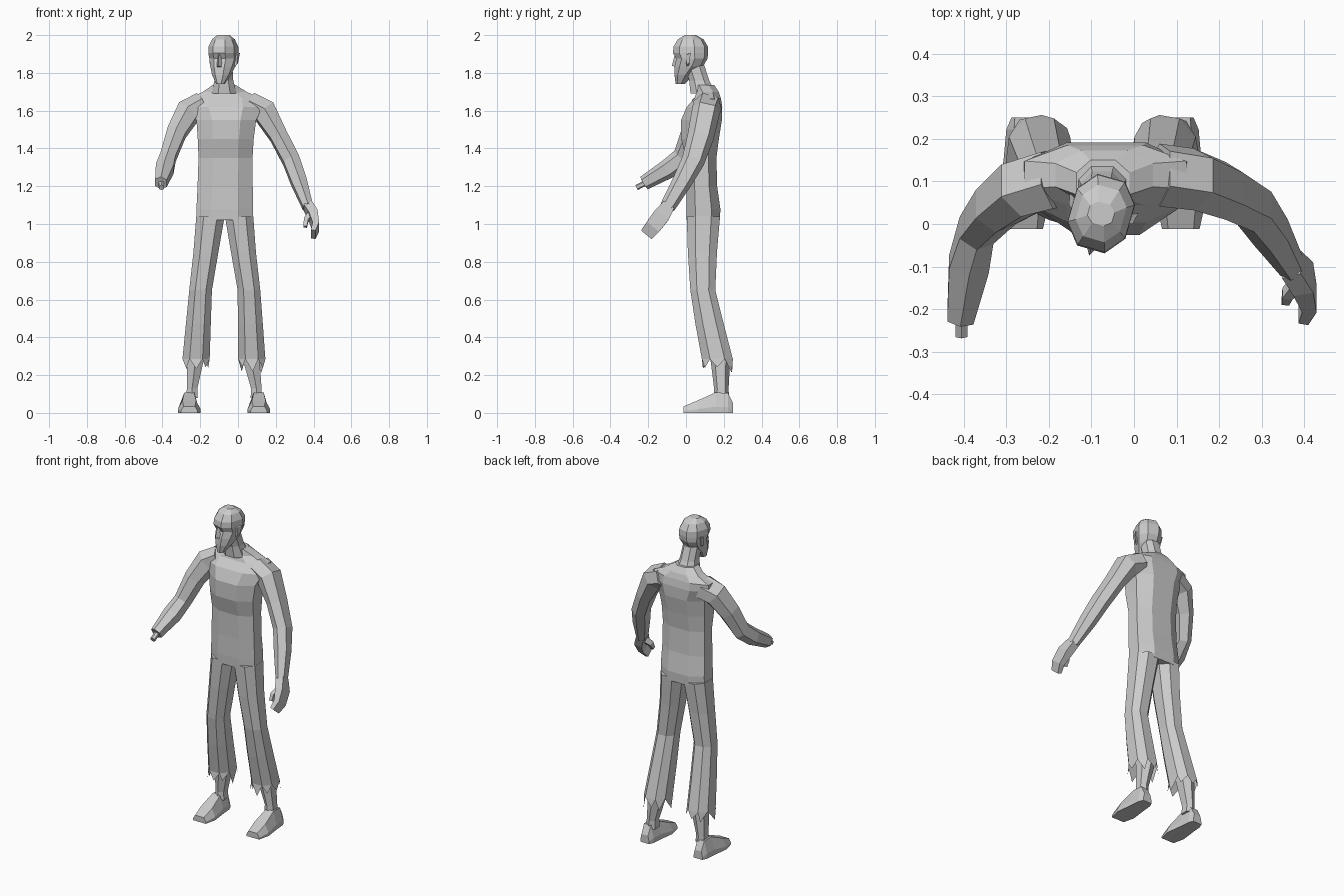
import bpy, bmesh, math, random
from mathutils import Vector, Matrix

random.seed(4)
X, Z = Vector((1, 0, 0)), Vector((0, 0, 1))


def make_object(name, bm):
    bmesh.ops.recalc_face_normals(bm, faces=bm.faces)
    mesh = bpy.data.meshes.new(name)
    bm.to_mesh(mesh)
    bm.free()
    obj = bpy.data.objects.new(name, mesh)
    bpy.context.collection.objects.link(obj)
    return obj


def skin(rings, cap_start=True, cap_end=True):
    """Bridge equal-length point rings into a flat-faced tube."""
    bm = bmesh.new()
    vs = [[bm.verts.new(p) for p in r] for r in rings]
    n = len(vs[0])
    for a, b in zip(vs, vs[1:]):
        for k in range(n):
            j = (k + 1) % n
            bm.faces.new((a[k], a[j], b[j], b[k]))
    if cap_start:
        bm.faces.new(vs[0])
    if cap_end:
        bm.faces.new(vs[-1])
    return bm, vs


def sections(path, n, level=False, power=0.85):
    """Rings for a path of (x, y, z, half width across x, half depth)."""
    pts = [Vector(p[:3]) for p in path]
    peak = max(abs(math.cos((k + .5) * math.tau / n)) for k in range(n)) ** power
    rings = []
    for i, p in enumerate(path):
        t = Z if level else (pts[min(i + 1, len(pts) - 1)] - pts[max(i - 1, 0)]).normalized()
        v = (X - t * X.dot(t)).normalized()
        u = t.cross(v)
        ring = []
        for k in range(n):
            a = (k + .5) * math.tau / n
            c, s = (math.copysign(abs(f) ** power, f) / peak for f in (math.cos(a), math.sin(a)))
            ring.append(pts[i] + v * c * p[3] + u * s * p[4])
        rings.append(ring)
    return rings


def loft(name, path, n=6, level=False):
    return make_object(name, skin(sections(path, n, level))[0])


# Torso, from crotch to collar
loft("torso", [
    (-.07, .092, 1.02, .150, .088), (-.07, .092, 1.08, .150, .090),
    (-.068, .084, 1.20, .146, .081), (-.066, .080, 1.35, .143, .081),
    (-.065, .074, 1.45, .148, .100), (-.062, .082, 1.55, .158, .108),
    (-.065, .098, 1.62, .195, .094), (-.067, .115, 1.665, .190, .070),
    (-.07, .115, 1.70, .115, .058), (-.073, .095, 1.735, .062, .055)], 8, True)
loft("neck", [(-.073, .09, 1.69, .066, .066), (-.075, .07, 1.76, .050, .053),
              (-.078, .045, 1.84, .048, .052)], 8, True)

# Head: (height, front y, back y, half width), turned a little to one side
turn = (Matrix.Translation((-.078, .022, 0)) @ Matrix.Rotation(math.radians(-16), 4, 'Z')
        @ Matrix.Translation((0, -.022, 0)))
skull = [(1.74, -.055, -.012, .020), (1.79, -.058, .035, .046), (1.835, -.056, .085, .060),
         (1.875, -.045, .108, .069), (1.905, -.063, .112, .071), (1.94, -.060, .110, .070),
         (1.978, -.038, .088, .054), (2.0, -.002, .050, .030)]
head = loft("head", [(0, (f + b) / 2, z, w, (b - f) / 2) for z, f, b, w in skull], 8, True)
head.data.transform(turn)

# Nose wedge and ears
nose = skin([[(-.007, -.052, 1.90), (.007, -.052, 1.90), (0, -.062, 1.90)],
             [(-.016, -.050, 1.83), (.016, -.050, 1.83), (0, -.078, 1.838)]])[0]
make_object("nose", nose).data.transform(turn)
for side, label in ((-1, "right"), (1, "left")):
    ear = skin([[(side * .064, .015, 1.895), (side * .064, .04, 1.905),
                 (side * .064, .035, 1.84), (side * .064, .02, 1.835)],
                [(side * .078, .022, 1.895), (side * .084, .05, 1.905),
                 (side * .076, .038, 1.85), (side * .074, .022, 1.845)]])[0]
    make_object(label + "_ear", ear).data.transform(turn)

# Raised arm ending in a stump with bare bone
loft("right_arm", [
    (-.19, .105, 1.625, .060, .070), (-.265, .085, 1.59, .062, .066),
    (-.325, .040, 1.485, .050, .058), (-.370, -.015, 1.355, .041, .050),
    (-.388, -.095, 1.292, .047, .046), (-.408, -.222, 1.217, .031, .034)])
loft("arm_bone", [(-.406, -.20, 1.225, .014, .013), (-.405, -.262, 1.193, .014, .013)])

# Hanging arm with a hand
loft("left_arm", [
    (.06, .115, 1.63, .060, .068), (.140, .105, 1.595, .062, .066),
    (.215, .078, 1.465, .046, .062), (.282, .038, 1.335, .044, .054),
    (.322, -.020, 1.225, .041, .046), (.370, -.098, 1.09, .027, .036)])
loft("left_hand", [
    (.370, -.095, 1.095, .024, .033), (.398, -.130, 1.045, .024, .044),
    (.412, -.175, .985, .017, .042), (.398, -.208, .945, .012, .036)], 4)
loft("left_thumb", [(.385, -.135, 1.05, .014, .018), (.360, -.165, 1.02, .012, .015),
                    (.356, -.182, .985, .009, .010)], 4)


def trouser_leg(name, path):
    """Open tube with torn triangular rags along the hem."""
    bm, vs = skin(sections(path, 8, True), cap_end=False)
    hem = vs[-1]
    middle = sum((v.co for v in hem), Vector()) / len(hem)
    for a, b in zip(hem, hem[1:] + hem[:1]):
        corner = a.co.lerp(b.co, random.uniform(.2, .8))
        tip = middle + (corner - middle) * 1.1 - Z * random.uniform(.04, .08)
        bm.faces.new((a, b, bm.verts.new(tip)))
    make_object(name, bm)


def foot(name, x):
    """Wedge foot from (y, top height, half sole width, half top width)."""
    rings = [[(x - b, y, 0), (x + b, y, 0), (x + b, y, h * .3), (x + t, y, h),
              (x - t, y, h), (x - b, y, h * .3)]
             for y, h, b, t in ((.25, .05, .030, .022), (.222, .105, .042, .024),
                                (.155, .108, .048, .026), (.06, .065, .060, .036),
                                (-.012, .035, .044, .030))]
    make_object(name, skin(rings)[0])


# Legs: hip, thigh, knee and hem centres differ slightly per side
for label, hip, thigh, knee, hem, ankle, foot_x in (
        ("right", -.146, -.170, -.198, -.222, -.243, -.258),
        ("left", .006, .029, .058, .073, .097, .110)):
    trouser_leg(label + "_trouser_leg", [
        (hip, .092, 1.04, .075, .088), (thigh, .087, .85, .066, .077),
        (knee, .089, .65, .060, .066), ((knee + hem) / 2, .125, .47, .066, .075),
        (hem, .166, .285, .072, .082)])
    loft(label + "_shin", [(hem, .14, .45, .040, .045), (hem - .003, .182, .28, .044, .046),
                           (ankle, .187, .13, .028, .034), (ankle, .187, .08, .030, .036)], 6, True)
    foot(label + "_foot", foot_x)
